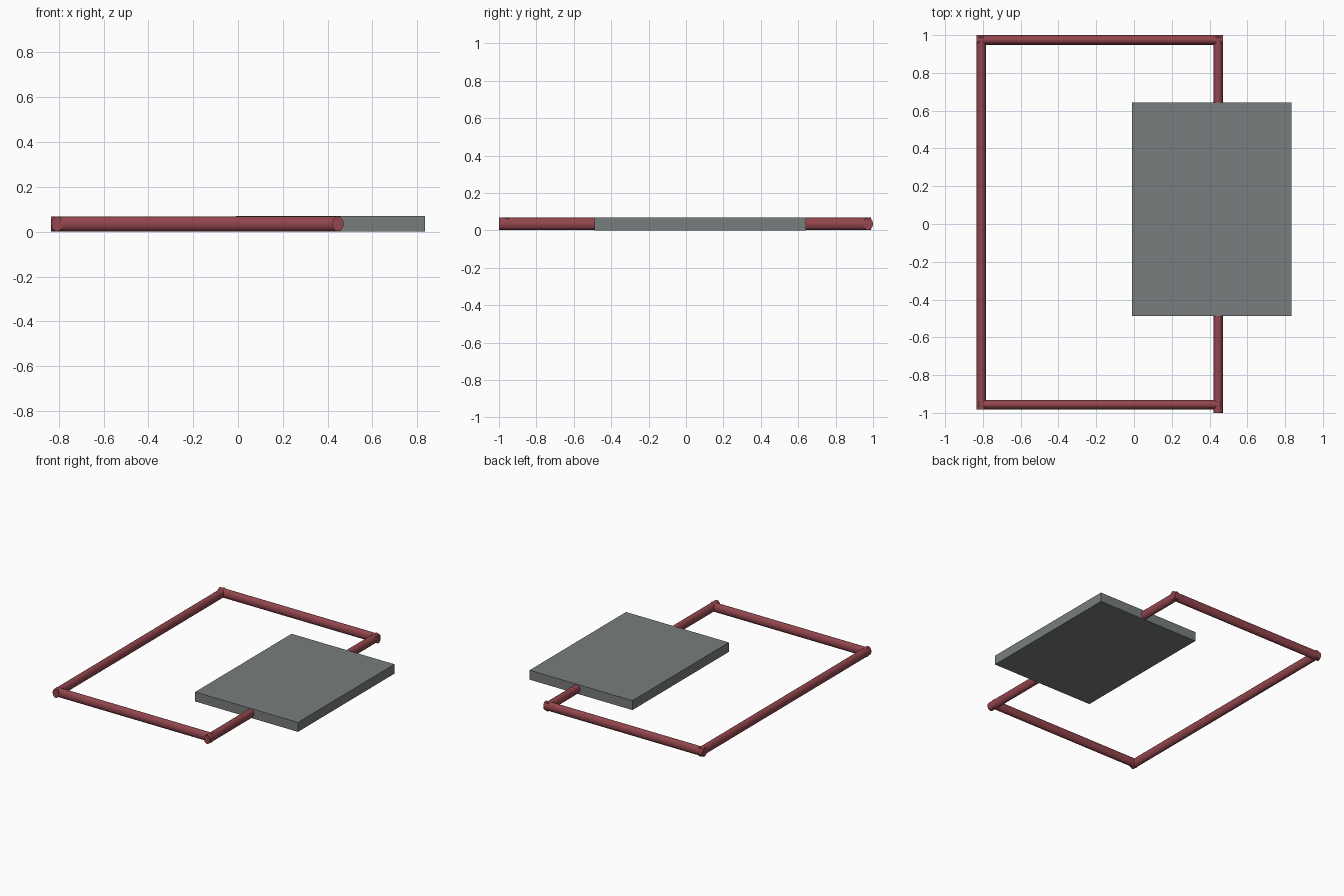
import bpy, math
from mathutils import Matrix

if "Cube" in bpy.data.objects:
    bpy.data.objects.remove(bpy.data.objects["Cube"])

WIDTH, HEIGHT, ZC = 0.051, 0.066, 0.035


def material(name, color):
    m = bpy.data.materials.new(name)
    m.diffuse_color = color
    m.use_nodes = True
    m.node_tree.nodes["Principled BSDF"].inputs["Base Color"].default_value = m.diffuse_color
    return m


red = material("dark_red", (0.29, 0.06, 0.075, 1))
grey = material("slate_grey", (0.19, 0.205, 0.205, 1))


def rail(name, axis, start, end, offset):
    """Oval tube running along x or y, slightly taller than wide."""
    bpy.ops.mesh.primitive_cylinder_add(vertices=32, radius=0.5, depth=1)
    ob = bpy.context.object
    ob.name = name
    mid = (start + end) / 2
    # after the turn onto y, local x is width and local y is height
    m = Matrix.Rotation(math.pi / 2, 4, 'X') @ Matrix.Diagonal((WIDTH, HEIGHT, end - start, 1))
    if axis == 'X':
        m = Matrix.Rotation(math.pi / 2, 4, 'Z') @ m
        loc = (mid, offset, ZC)
    else:
        loc = (offset, mid, ZC)
    ob.data.transform(Matrix.Translation(loc) @ m)
    ob.data.materials.append(red)
    bpy.ops.object.shade_smooth_by_angle(angle=math.radians(40))


# Rectangular frame of four rails, overlapping at the corners
rail("left_rail", 'Y', -0.982, 0.99, -0.808)
rail("right_rail", 'Y', -1.0, 0.99, 0.446)
rail("back_rail", 'X', -0.834, 0.471, 0.974)
rail("front_rail", 'X', -0.82, 0.458, -0.956)

# Flat panel threaded on the right rail
x0, x1, y0, y1, h = -0.01, 0.834, -0.488, 0.642, 0.07
bpy.ops.mesh.primitive_cube_add(size=1)
panel = bpy.context.object
panel.name = "panel"
panel.data.transform(Matrix.Translation(((x0 + x1) / 2, (y0 + y1) / 2, h / 2))
                     @ Matrix.Diagonal((x1 - x0, y1 - y0, h, 1)))
panel.data.materials.append(grey)
